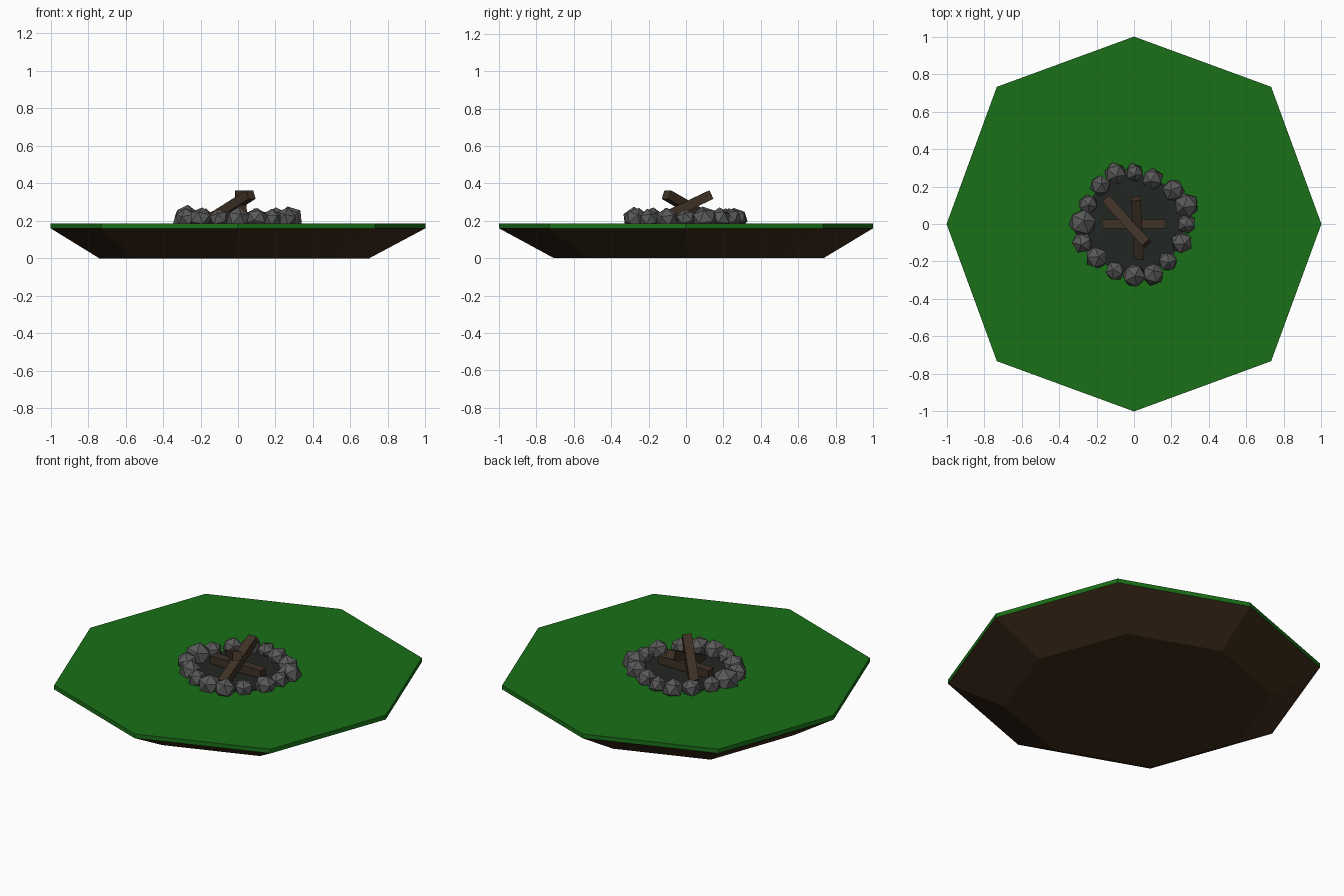
import bpy, bmesh, math, random
from mathutils import Vector, Matrix, Euler

if "Cube" in bpy.data.objects:
    bpy.data.objects.remove(bpy.data.objects["Cube"])

random.seed(4)


def material(name, rgb):
    m = bpy.data.materials.new(name)
    m.diffuse_color = (*rgb, 1)
    m.use_nodes = True
    m.node_tree.nodes["Principled BSDF"].inputs["Base Color"].default_value = m.diffuse_color
    return m


GRASS = material("grass_green", (0.01, 0.16, 0.009))
EARTH = material("earth_brown", (0.05, 0.026, 0.011))
ASH = material("ash_dark", (0.016, 0.02, 0.016))
STONE = material("stone_grey", (0.1, 0.1, 0.1))
WOOD = material("wood_brown", (0.05, 0.031, 0.019))


def finish(bm, name, mat):
    bmesh.ops.recalc_face_normals(bm, faces=bm.faces)
    me = bpy.data.meshes.new(name)
    bm.to_mesh(me)
    bm.free()
    me.materials.append(mat)
    ob = bpy.data.objects.new(name, me)
    bpy.context.collection.objects.link(ob)
    return ob


def octagon(scale, z, cx=0, cy=0):
    # corners on the diagonals lie slightly further out than those on the axes
    pts = []
    for i in range(8):
        r = scale * (1.0 if i % 2 == 0 else 1.035)
        a = i * math.pi / 4
        pts.append((cx + r * math.cos(a), cy + r * math.sin(a), z))
    return pts


def loft(name, rings, mat):
    bm = bmesh.new()
    loops = [[bm.verts.new(p) for p in ring] for ring in rings]
    for lo, hi in zip(loops, loops[1:]):
        n = len(lo)
        for i in range(n):
            bm.faces.new((lo[i], lo[(i + 1) % n], hi[(i + 1) % n], hi[i]))
    bm.faces.new(loops[0])
    bm.faces.new(loops[-1])
    return finish(bm, name, mat)


# Ground island: tapered earth under a thin grass slab
loft("earth_base", [octagon(0.72, 0, -0.02, 0.015), octagon(1, 0.16)], EARTH)
loft("grass_top", [octagon(1, 0.16), octagon(1, 0.186)], GRASS)

# Ash bed inside the stone ring
bm = bmesh.new()
bmesh.ops.create_cone(bm, cap_ends=True, segments=16, radius1=0.27, radius2=0.27,
                      depth=0.01, matrix=Matrix.Translation((0, 0, 0.186)))
finish(bm, "ash_bed", ASH)

# Ring of faceted stones: x, y, radius
STONES = [(-.10, .27, .062), (0, .275, .052), (.10, .24, .06), (.21, .18, .063),
          (.28, .10, .07), (.28, 0, .054), (.255, -.10, .062), (.18, -.20, .055),
          (.10, -.27, .062), (0, -.275, .066), (-.10, -.25, .055), (-.20, -.18, .063),
          (-.275, -.10, .06), (-.275, .005, .077), (-.245, .105, .055), (-.18, .205, .058)]
for i, (x, y, r) in enumerate(STONES):
    bm = bmesh.new()
    rot = Euler([random.uniform(-0.3, 0.3), random.uniform(-0.3, 0.3),
                 random.uniform(0, 6.28)]).to_matrix().to_4x4()
    bmesh.ops.create_icosphere(bm, subdivisions=1, radius=r,
                               matrix=Matrix.Translation((x, y, 0.21)) @ rot)
    finish(bm, f"ring_stone_{i + 1}", STONE)


# Square logs laid between two end points
def log(name, a, b, width, height):
    a, b = Vector(a), Vector(b)
    d = (b - a).normalized()
    side = Vector((0, 0, 1)).cross(d).normalized()
    up = d.cross(side)
    rot = Matrix((d, side, up)).transposed().to_4x4()
    bm = bmesh.new()
    bmesh.ops.create_cube(bm, size=1, matrix=Matrix.Translation((a + b) / 2) @ rot
                          @ Matrix.Diagonal(((b - a).length, width, height, 1)))
    finish(bm, name, WOOD)


log("log_flat", (-.17, 0, .222), (.17, 0, .222), .05, .05)
log("log_rising_back", (.025, -.18, .19), (.01, .135, .34), .052, .05)
log("log_rising_front", (-.145, .13, .205), (.068, -.105, .34), .052, .05)
